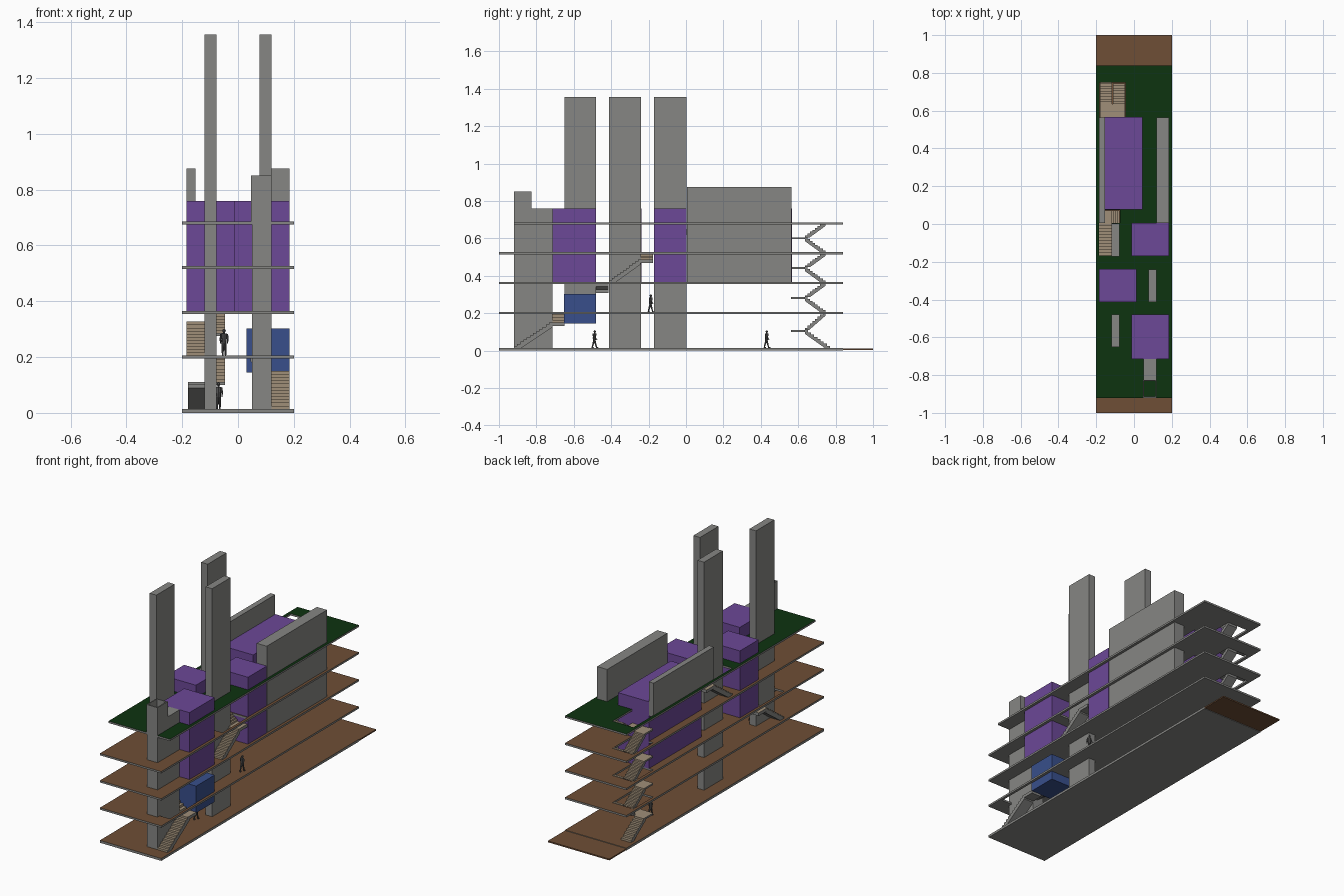
import bpy, bmesh
from mathutils import Vector, Matrix

if "Cube" in bpy.data.objects:
    bpy.data.objects.remove(bpy.data.objects["Cube"])


def mat(name, r, g, b):
    m = bpy.data.materials.new(name)
    m.diffuse_color = (r, g, b, 1)
    m.use_nodes = True
    m.node_tree.nodes["Principled BSDF"].inputs["Base Color"].default_value = m.diffuse_color
    return m


GREY = mat("concrete_grey", .24, .24, .23)
WOOD = mat("floor_brown", .156, .077, .037)
GREEN = mat("roof_green", .004, .033, .005)
PURPLE = mat("room_purple", .15, .065, .31)
BLUE = mat("room_blue", .04, .078, .26)
BEIGE = mat("stair_beige", .35, .275, .19)
DARK = mat("figure_grey", .09, .09, .09)


def finish(bm, name, mats, rule=None):
    bmesh.ops.recalc_face_normals(bm, faces=bm.faces)
    bm.normal_update()
    if rule:
        for f in bm.faces:
            f.material_index = int(rule(f.normal))
    me = bpy.data.meshes.new(name)
    bm.to_mesh(me)
    bm.free()
    for m in mats:
        me.materials.append(m)
    ob = bpy.data.objects.new(name, me)
    bpy.context.collection.objects.link(ob)
    return ob


def is_top(n):
    return n.z > .9


def slab(name, x0, x1, y0, y1, z0, z1, mats, holes=()):
    """Flat plate with rectangular openings; second material on top faces."""
    xs = sorted({x0, x1} | {v for h in holes for v in h[:2]})
    ys = sorted({y0, y1} | {v for h in holes for v in h[2:]})

    def solid(i, j):
        if not (0 <= i < len(xs) - 1 and 0 <= j < len(ys) - 1):
            return False
        cx, cy = (xs[i] + xs[i + 1]) / 2, (ys[j] + ys[j + 1]) / 2
        return not any(h[0] < cx < h[1] and h[2] < cy < h[3] for h in holes)

    bm = bmesh.new()

    def quad(pts):
        bm.faces.new([bm.verts.new(p) for p in pts])

    for i in range(len(xs) - 1):
        for j in range(len(ys) - 1):
            if not solid(i, j):
                continue
            a, b, c, d = xs[i], xs[i + 1], ys[j], ys[j + 1]
            ring = [(a, c), (b, c), (b, d), (a, d)]
            for z in (z0, z1):
                quad([(x, y, z) for x, y in ring])
            sides = ((i, j - 1), (i + 1, j), (i, j + 1), (i - 1, j))
            for k, nb in enumerate(sides):
                if not solid(*nb):
                    p, q = ring[k], ring[(k + 1) % 4]
                    quad([(*p, z0), (*q, z0), (*q, z1), (*p, z1)])
    bmesh.ops.remove_doubles(bm, verts=bm.verts, dist=1e-5)
    return finish(bm, name, mats, is_top if len(mats) > 1 else None)


def box(name, x0, x1, y0, y1, z0, z1, *mats):
    return slab(name, x0, x1, y0, y1, z0, z1, mats)


def flight(name, start, d, w, run, rise, n, th=.026):
    """Steps climbing from start along d, widened by vector w, sloped underside."""
    d, w, s = Vector(d), Vector(w), Vector(start)
    t, r = run / n, rise / n
    prof = [(0, 0)]
    for i in range(n):
        prof += [(i * t, (i + 1) * r), ((i + 1) * t, (i + 1) * r)]
    prof += [(run, rise - th), (th * run / rise, 0)]
    bm = bmesh.new()
    face = bm.faces.new([bm.verts.new(s + d * u + Vector((0, 0, z))) for u, z in prof])
    ext = bmesh.ops.extrude_face_region(bm, geom=[face])
    bmesh.ops.translate(bm, vec=w, verts=[v for v in ext["geom"] if isinstance(v, bmesh.types.BMVert)])
    # treads and risers beige, sides and underside grey
    return finish(bm, name, [GREY, BEIGE], lambda nn: nn.z > .9 or nn.dot(d) < -.9)


# floors, each with the openings for the stairs that reach it
BACK = (-.182, -.045, .565, .75)
Z = [.014, .206, .366, .526, .686]
TH = .011
floor_holes = {
    1: [BACK, (.12, .185, -.9, -.65), (.045, .12, -.715, -.65)],
    2: [BACK, (-.185, -.12, -.65, -.413), (-.12, -.075, -.48, -.413)],
    3: [BACK, (.12, .185, -.41, -.175), (.075, .12, -.24, -.175)],
    4: [BACK, (-.185, -.12, -.167, .075), (-.12, -.075, .005, .075)],
}
slab("ground_floor", -.2, .2, -1, .84, 0, Z[0], [GREY, WOOD])
box("ground_apron", -.2, .2, .84, 1, .003, .011, WOOD)
for k in (1, 2, 3):
    slab(f"floor_{k}", -.2, .2, -1, .84, Z[k] - TH, Z[k], [GREY, WOOD], floor_holes[k])
slab("roof_terrace", -.2, .2, -.92, .84, Z[4] - TH, Z[4], [GREY, GREEN], floor_holes[4])

# vertical shafts
box("front_shaft", .05, .12, -.92, -.715, 0, Z[4] - .002, GREY)
box("front_shaft_cap", .05, .12, -.825, -.715, Z[4], .76, GREY)
slab("front_shaft_parapet", .047, .12, -.92, -.825, Z[4], .85, [GREY], [(.053, .113, -.914, -.831)])
box("tower_left_front", -.12, -.077, -.65, -.48, Z[1], 1.357, GREY)
box("tower_right", .077, .12, -.412, -.24, 0, 1.357, GREY)
box("tower_left_back", -.12, -.077, -.172, .003, 0, 1.357, GREY)

# long walls
box("right_wall", .118, .184, .005, .565, Z[2], .876, GREY)
box("left_roof_wall", -.185, -.153, .005, .565, Z[4] - TH, .876, GREY)

# enclosed rooms
box("room_front", -.014, .184, -.715, -.48, Z[2], .76, PURPLE)
box("room_left", -.185, .014, -.412, -.237, Z[2], .76, PURPLE)
box("room_middle", -.014, .184, -.17, .004, Z[2], .76, PURPLE)
box("room_back", -.155, .045, .077, .567, Z[2], .76, PURPLE)
box("hanging_room", .03, .184, -.652, -.48, .145, .303, BLUE)

# L-shaped stairs wrapping the shafts, alternating right and left
wraps = [(1, 0, -.92, -.715, .150, 12, .075), (-1, 1, -.65, -.48, .327, 11, .043),
         (1, 2, -.412, -.242, .487, 11, .043), (-1, 3, -.168, .005, .647, 11, .043)]
for s, k, ya, yb, zl, n, run in wraps:
    flight(f"wrap_stair_{k}_lower", (s * .12, ya, Z[k]), (0, 1, 0), (s * .064, 0, 0), yb - ya, zl - Z[k], n)
    xa, xb = sorted((s * .12, s * .184))
    box(f"wrap_stair_{k}_landing", xa, xb, yb, yb + .066, zl - .018, zl, GREY, BEIGE)
    flight(f"wrap_stair_{k}_upper", (s * .12, yb, zl), (-s, 0, 0), (0, .066, 0), run, Z[k + 1] - zl, 4, .022)

# switchback stairs at the back
for k in range(4):
    zm = (Z[k] + Z[k + 1]) / 2
    ys = .77 if k == 0 else .745
    flight(f"back_stair_{k}_lower", (-.18, ys, Z[k]), (0, -1, 0), (.064, 0, 0), ys - .635, zm - Z[k], 8, .02)
    box(f"back_stair_{k}_landing", -.18, -.047, .562, .635, zm - .01, zm, GREY, BEIGE)
    flight(f"back_stair_{k}_upper", (-.111, .635, zm), (0, 1, 0), (.064, 0, 0), .11, Z[k + 1] - zm, 8, .02)


def person(name, x, y, z):
    """Small walking figure, striding along y."""
    bm = bmesh.new()

    def limb(a, b, r1, r2):
        a, b = Vector(a), Vector(b)
        m = Matrix.Translation((a + b) / 2) @ (b - a).to_track_quat('Z', 'Y').to_matrix().to_4x4()
        bmesh.ops.create_cone(bm, cap_ends=True, segments=8, radius1=r1, radius2=r2,
                              depth=(b - a).length, matrix=m)

    for s in (-1, 1):
        limb((s * .005, s * .012, .002), (s * .004, 0, .046), .003, .0055)  # leg
        limb((s * .005, s * .012 - .002, .002), (s * .005, s * .012 + .009, .002), .003, .002)  # foot
        limb((s * .011, 0, .076), (s * .013, -s * .006, .056), .004, .003)  # upper arm
        limb((s * .013, -s * .006, .056), (s * .012, -s * .01 + .004, .043), .003, .002)  # forearm
    limb((0, 0, .043), (0, .001, .078), .008, .01)
    limb((0, .001, .077), (0, .002, .084), .004, .003)
    bmesh.ops.create_icosphere(bm, subdivisions=2, radius=.0065, matrix=Matrix.Translation((0, .002, .0885)))
    finish(bm, name, [DARK]).location = (x, y, z)


person("figure_ground_front", .07, -.49, Z[0])
person("figure_ground_back", -.07, .43, Z[0])
person("figure_floor_right", .16, -.19, Z[1])
person("figure_floor_left", -.05, -.54, Z[1])
